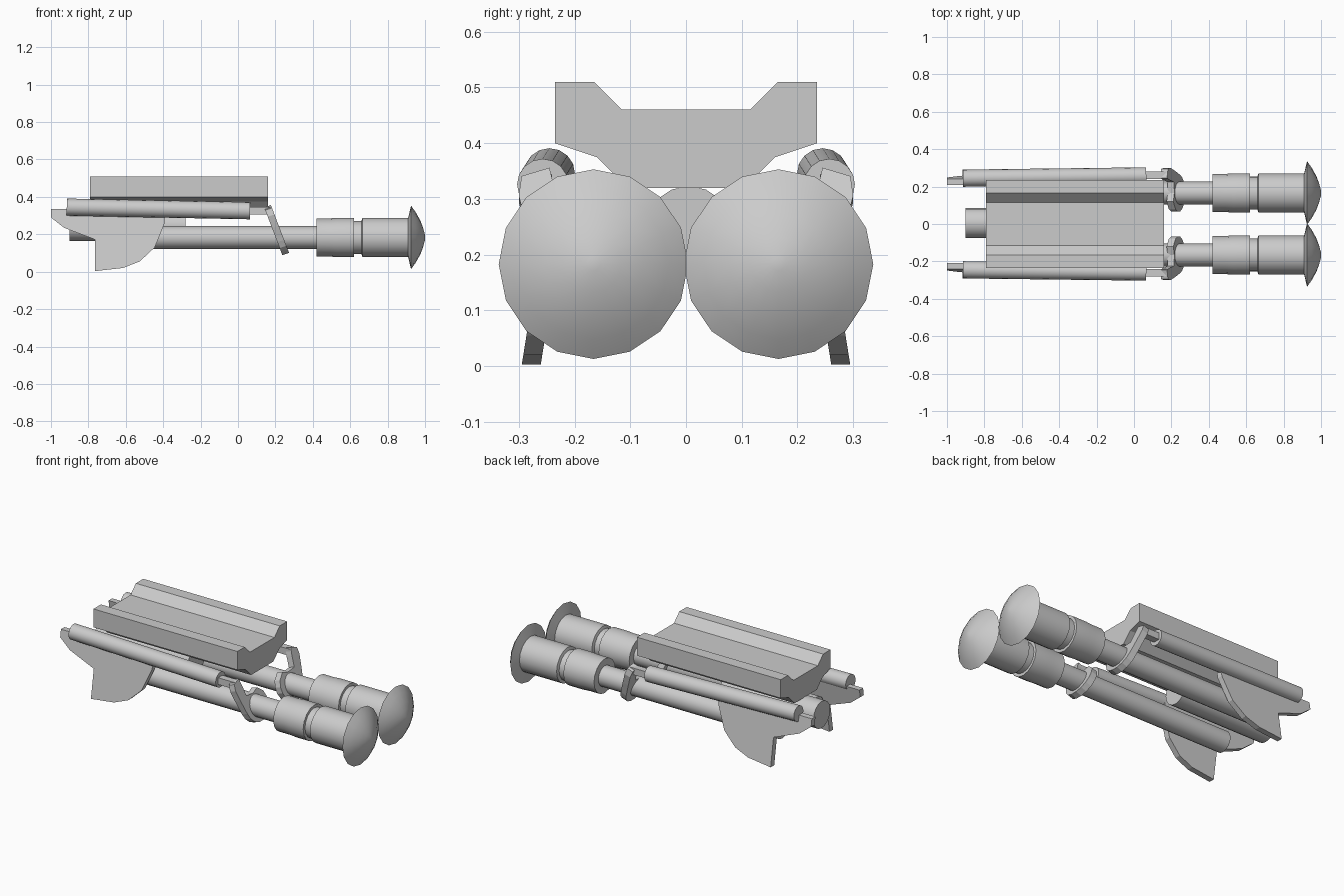
import bpy, bmesh, math
from mathutils import Vector

cube = bpy.data.objects.get("Cube")
if cube:
    bpy.data.objects.remove(cube, do_unlink=True)

grey = bpy.data.materials.new("light_grey")
grey.use_nodes = True
grey.diffuse_color = (0.6, 0.6, 0.6, 1)
grey.node_tree.nodes["Principled BSDF"].inputs["Base Color"].default_value = (0.6, 0.6, 0.6, 1)


def finish(name, bm, mirror=False, smooth=True):
    bmesh.ops.recalc_face_normals(bm, faces=bm.faces)
    mesh = bpy.data.meshes.new(name)
    bm.to_mesh(mesh)
    bm.free()
    mesh.materials.append(grey)
    ob = bpy.data.objects.new(name, mesh)
    bpy.context.collection.objects.link(ob)
    if mirror:
        mod = ob.modifiers.new("Mirror", "MIRROR")
        mod.use_axis = (False, True, False)
        mod.use_mirror_merge = False
    if smooth:
        bpy.ops.object.select_all(action="DESELECT")
        ob.select_set(True)
        bpy.context.view_layer.objects.active = ob
        bpy.ops.object.shade_smooth_by_angle(angle=math.radians(32))
    return ob


def turned(name, profile, start, end=None, sides=16, mirror=False):
    """Turn (distance, radius) points about the line from start along x or to end."""
    start = Vector(start)
    axis = (Vector(end) - start).normalized() if end else Vector((1, 0, 0))
    side = axis.cross(Vector((0, 0, 1))).normalized()
    up = side.cross(axis)
    bm = bmesh.new()
    rings = []
    for d, r in profile:
        angles = [2 * math.pi * i / sides for i in range(sides)]
        rings.append([bm.verts.new(start + axis * d + (side * math.cos(a) + up * math.sin(a)) * r)
                      for a in angles])
    for a, b in zip(rings, rings[1:]):
        for i in range(sides):
            j = (i + 1) % sides
            bm.faces.new((a[i], a[j], b[j], b[i]))
    bm.faces.new(rings[0])
    bm.faces.new(rings[-1])
    return finish(name, bm, mirror)


def plate(name, outline, place, mirror=False):
    """Solid between two copies of an outline; place(u, v, side) gives a position."""
    bm = bmesh.new()
    a, b = [[bm.verts.new(place(u, v, s)) for u, v in outline] for s in (-1, 1)]
    bm.faces.new(a)
    bm.faces.new(b)
    for i in range(len(a)):
        j = (i + 1) % len(a)
        bm.faces.new((a[i], a[j], b[j], b[i]))
    return finish(name, bm, mirror, smooth=False)


# Grooved upper hull
half = [(0.105, 0.32), (0.16, 0.375), (0.235, 0.40), (0.235, 0.51), (0.165, 0.51), (0.115, 0.46)]
hull = half + [(-y, z) for y, z in reversed(half)]
plate("upper_hull", hull, lambda y, z, s: (-0.315 + 0.475 * s, y, z))

# Central tube under the hull
turned("central_tube", [(0, 0.08), (0.62, 0.08)], (-0.9, 0.005, 0.243))

# Long engine rods with stepped pods and domed flared ends
pod = [(-0.75, 0.061), (0.42, 0.061), (0.42, 0.102), (0.49, 0.102), (0.53, 0.105), (0.62, 0.105),
       (0.62, 0.088), (0.66, 0.088), (0.665, 0.105), (0.91, 0.105), (0.925, 0.17),
       (0.95, 0.135), (0.975, 0.09), (0.99, 0.05), (1.0, 0.012)]
pod = [(d, r) for d, r in pod]
turned("engine_pod", pod, (0, 0.166, 0.183), mirror=True)

# Slightly sloping side tubes
back, front = (-0.915, 0.245, 0.345), (0.065, 0.257, 0.326)
turned("side_tube", [(0, 0.046), (0.98, 0.046)], back, front, mirror=True)

# Connecting bars from the side tubes to the clamps
bar = [(0.24, 0.305), (0.28, 0.305), (0.28, 0.345), (0.24, 0.345)]
plate("connecting_bar", bar, lambda y, z, s: (0.115 + 0.06 * s, y, z), mirror=True)

# Tilted clamps: a hook around each rod with an arm rising to the bar
hook = [(0.165 + 0.1 * math.cos(a), 0.183 + 0.09 * math.sin(a))
        for a in [math.radians(150 + 22 * i) for i in range(10)]]
hook += [(0.285, 0.24), (0.3, 0.30), (0.295, 0.335), (0.245, 0.35), (0.235, 0.31), (0.225, 0.25),
         (0.165, 0.245), (0.12, 0.26)]
plate("rod_clamp", hook, lambda y, z, s: (0.215 - 0.38 * (z - 0.2) + 0.018 * s, y, z + 0.006 * s),
      mirror=True)

# Swept fins, leaning inward towards the top
fin = [(-1, 0.335), (-1, 0.29), (-0.93, 0.235), (-0.765, 0.172), (-0.765, 0.003), (-0.615, 0.02),
       (-0.525, 0.055), (-0.445, 0.13), (-0.39, 0.265), (-0.39, 0.335)]
plate("swept_fin", fin, lambda x, z, s: (x, 0.278 - 0.16 * z + 0.017 * s, z), mirror=True)
